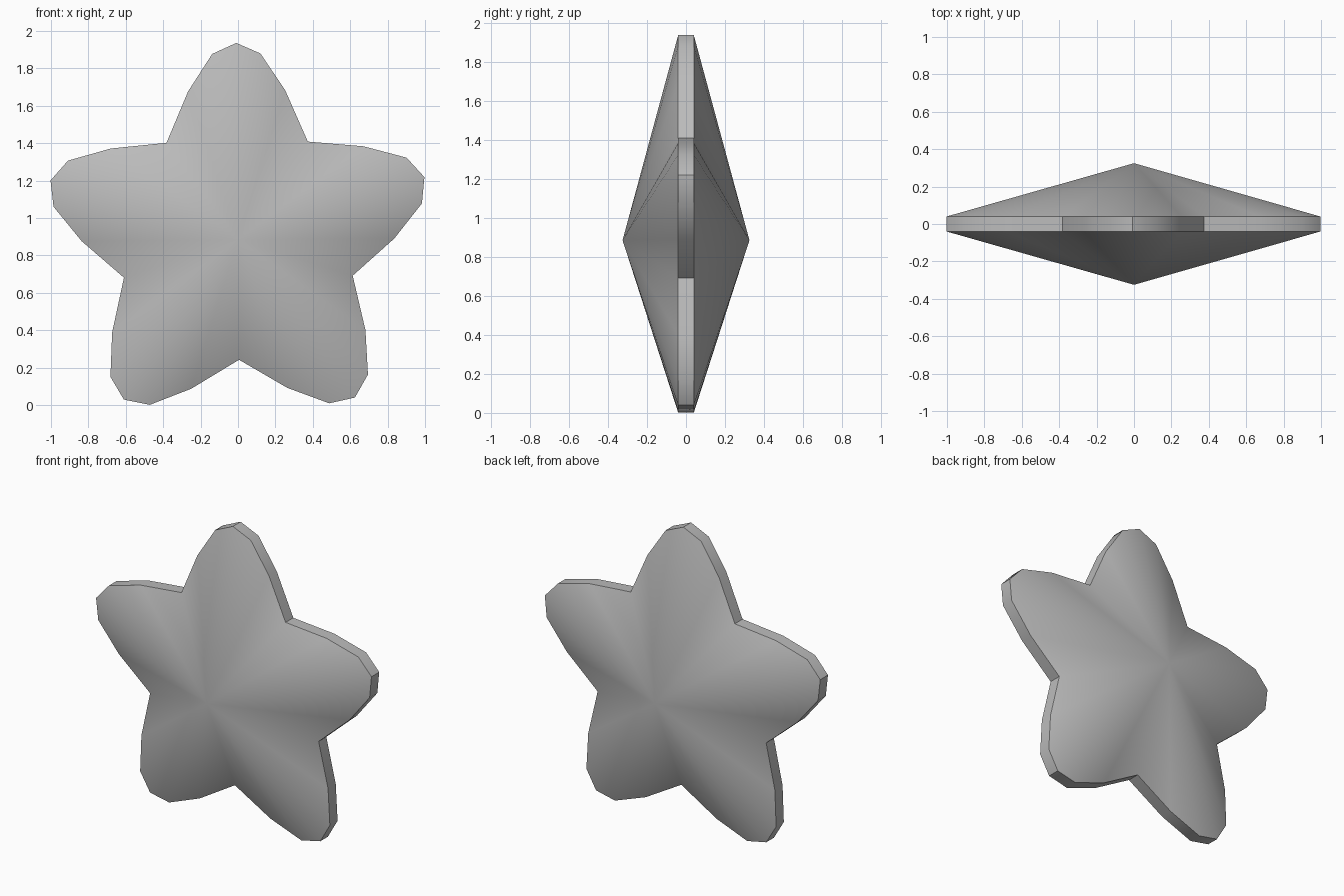
import bpy
import bmesh
from math import sin, cos, radians

cube = bpy.data.objects.get("Cube")
if cube:
    bpy.data.objects.remove(cube, do_unlink=True)

CENTRE_Z = 0.885
APEX = 0.325       # half depth at the centre
RIM = 0.04         # half depth of the edge band
TILT = 90.5        # direction of the top arm in degrees

# One arm as (angle from the arm axis, radius), ending at one valley
ARM = [(-18.1, 0.836), (-7.4, 1.002), (0, 1.051),
       (7.4, 1.002), (18.1, 0.836), (36, 0.643)]

grey = bpy.data.materials.new("grey")
grey.use_nodes = True
colour = (0.5, 0.5, 0.5, 1)
grey.diffuse_color = colour
grey.node_tree.nodes["Principled BSDF"].inputs["Base Color"].default_value = colour

# Five-armed outline
outline = []
for arm in range(5):
    for offset, radius in ARM:
        a = radians(TILT + 72 * arm + offset)
        outline.append((radius * cos(a), CENTRE_Z + radius * sin(a)))

# Front and back fans rising to a peak, joined by the edge band
bm = bmesh.new()
front = [bm.verts.new((x, -RIM, z)) for x, z in outline]
back = [bm.verts.new((x, RIM, z)) for x, z in outline]
front_peak = bm.verts.new((0, -APEX, CENTRE_Z))
back_peak = bm.verts.new((0, APEX, CENTRE_Z))
count = len(outline)
for i in range(count):
    j = (i + 1) % count
    bm.faces.new((front[i], front[j], front_peak))
    bm.faces.new((back[j], back[i], back_peak))
    bm.faces.new((front[j], front[i], back[i], back[j]))
bmesh.ops.recalc_face_normals(bm, faces=bm.faces)

mesh = bpy.data.meshes.new("star")
bm.to_mesh(mesh)
bm.free()
mesh.materials.append(grey)
star = bpy.data.objects.new("star", mesh)
bpy.context.collection.objects.link(star)

# Smooth arms with a crisp edge band
bpy.ops.object.select_all(action="DESELECT")
star.select_set(True)
bpy.context.view_layer.objects.active = star
bpy.ops.object.shade_smooth_by_angle(angle=radians(35))
